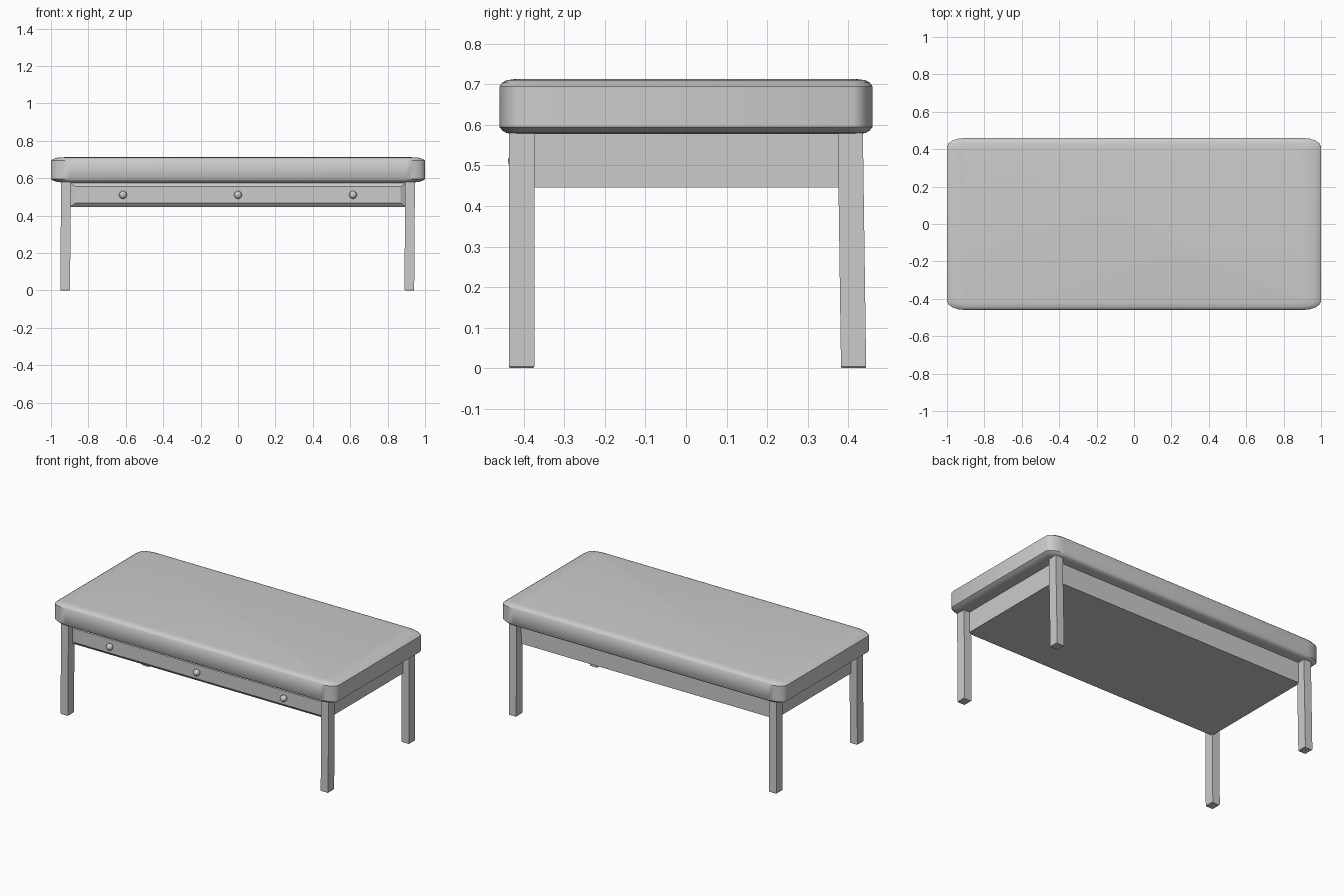
import bpy, bmesh, math

if "Cube" in bpy.data.objects:
    bpy.data.objects.remove(bpy.data.objects["Cube"])


def finish(name, bm, smooth=None):
    bmesh.ops.recalc_face_normals(bm, faces=bm.faces)
    mesh = bpy.data.meshes.new(name)
    bm.to_mesh(mesh)
    bm.free()
    ob = bpy.data.objects.new(name, mesh)
    bpy.context.collection.objects.link(ob)
    if smooth:
        bpy.ops.object.select_all(action='DESELECT')
        ob.select_set(True)
        bpy.context.view_layer.objects.active = ob
        bpy.ops.object.shade_smooth_by_angle(angle=math.radians(smooth))
    return ob


def loft(name, rings, smooth=None):
    """Skin a stack of equal-length point rings and cap both ends."""
    bm = bmesh.new()
    loops = [[bm.verts.new(p) for p in ring] for ring in rings]
    n = len(loops[0])
    for a, b in zip(loops, loops[1:]):
        for i in range(n):
            j = (i + 1) % n
            bm.faces.new((a[i], a[j], b[j], b[i]))
    bm.faces.new(loops[0][::-1])
    bm.faces.new(loops[-1])
    return finish(name, bm, smooth)


def rounded_ring(hx, hy, rx, ry, z, seg=4):
    pts = []
    for k, (sx, sy) in enumerate([(1, 1), (-1, 1), (-1, -1), (1, -1)]):
        for i in range(seg + 1):
            a = (k + i / seg) * math.pi / 2
            pts.append((sx * (hx - rx) + rx * math.cos(a),
                        sy * (hy - ry) + ry * math.sin(a), z))
    return pts


def rect(cx, cy, hx, hy, z):
    return [(cx + sx * hx, cy + sy * hy, z)
            for sx, sy in [(-1, -1), (1, -1), (1, 1), (-1, 1)]]


# Thick top with softly rounded rims: (height, inset)
profile = [(0.577, 0.034), (0.580, 0.017), (0.586, 0.007), (0.595, 0),
           (0.695, 0), (0.704, 0.007), (0.710, 0.018), (0.713, 0.040)]
loft("table_top",
     [rounded_ring(1 - 2 * d, 0.46 - d, 0.10 - d, 0.048 - 0.5 * d, z)
      for z, d in profile], smooth=40)

# Drawer box below the top
loft("drawer_box", [rect(0, 0, 0.905, 0.388, z) for z in (0.446, 0.579)])

# Raised drawer front with sloped edges
zc = 0.511
loft("drawer_front",
     [[(x, y, z + zc) for x, z, _ in rect(0, 0, hx, hz, 0)]
      for y, hx, hz in [(-0.385, 0.898, 0.064), (-0.390, 0.898, 0.064),
                        (-0.408, 0.868, 0.044)]])

# Three round knobs
for side, x in zip(("left", "middle", "right"), (-0.615, 0, 0.615)):
    bm = bmesh.new()
    bmesh.ops.create_uvsphere(bm, u_segments=12, v_segments=8, radius=0.021)
    bmesh.ops.translate(bm, verts=bm.verts, vec=(x, -0.418, zc))
    finish(side + "_knob", bm, smooth=40)

# Square legs, the back pair leaning out slightly, feet softened at the floor
for sx, xn in ((-1, "left"), (1, "right")):
    for sy, yn in ((-1, "front"), (1, "back")):
        cx, cy = sx * 0.92, sy * 0.405
        lean = 0.008 if sy > 0 else 0
        loft(f"{yn}_{xn}_leg",
             [rect(cx - 0.004, cy + lean, 0.023, 0.029, 0),
              rect(cx - 0.004, cy + lean, 0.026, 0.031, 0.004),
              rect(cx, cy, 0.026, 0.031, 0.58)])
